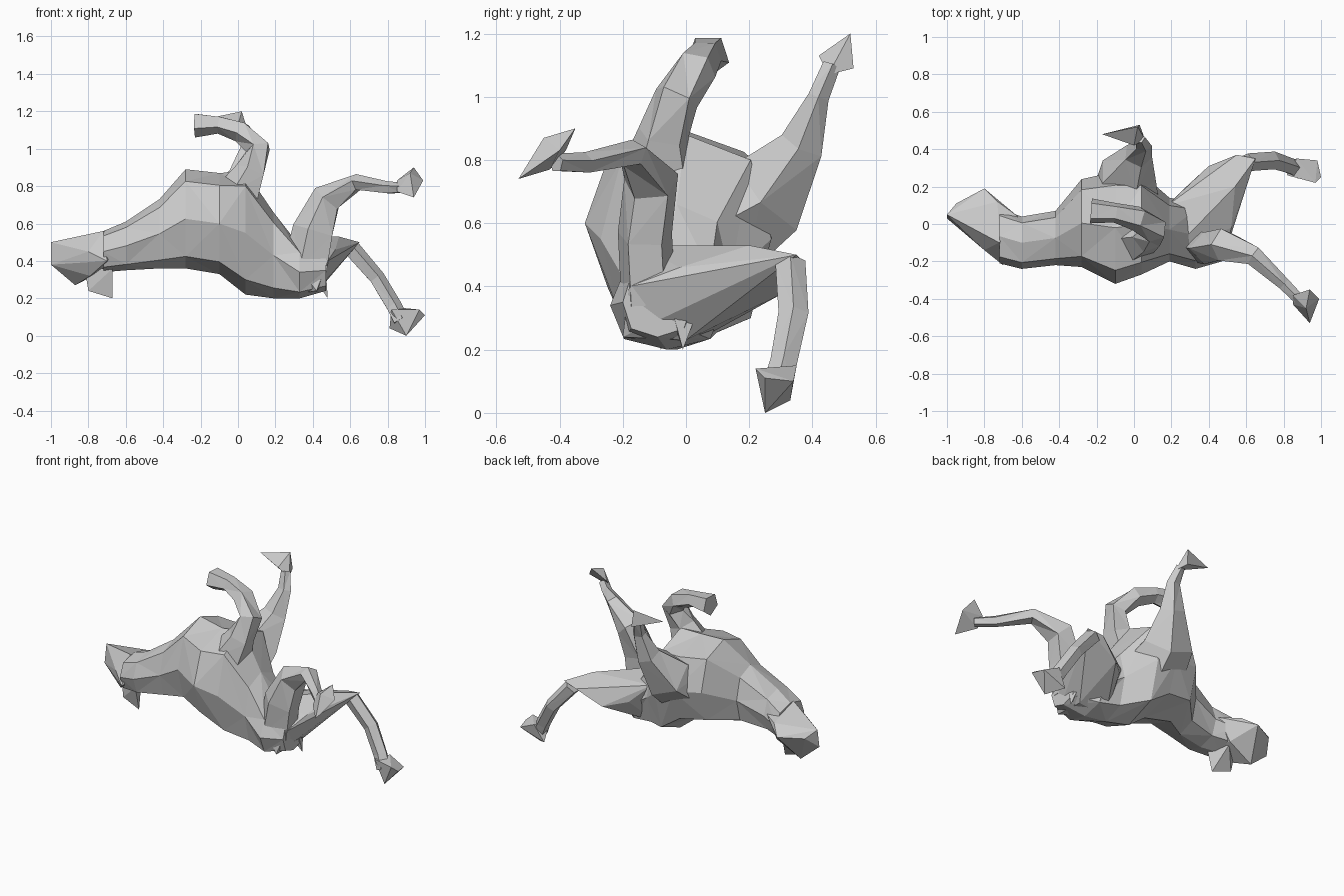
import bpy, bmesh
from math import sin, cos, tau, copysign
from mathutils import Vector

if "Cube" in bpy.data.objects:
    bpy.data.objects.remove(bpy.data.objects["Cube"])


def finish(name, bm):
    bmesh.ops.recalc_face_normals(bm, faces=bm.faces[:])
    mesh = bpy.data.meshes.new(name)
    bm.to_mesh(mesh)
    bm.free()
    bpy.context.collection.objects.link(bpy.data.objects.new(name, mesh))


def skin(name, rings):
    """Faceted skin over a list of equally sized point rings, ends capped."""
    bm = bmesh.new()
    rows = [[bm.verts.new(p) for p in ring] for ring in rings]
    n = len(rows[0])
    for k, (a, b) in enumerate(zip(rows, rows[1:])):
        for i in range(n):
            j = (i + 1) % n
            q = (a[i], a[j], b[j], b[i])
            # alternate diagonals give the irregular facets
            if (i + k) % 2:
                q = q[1:] + q[:1]
            bm.faces.new((q[0], q[1], q[2]))
            bm.faces.new((q[0], q[2], q[3]))
    bm.faces.new(rows[0])
    bm.faces.new(rows[-1])
    finish(name, bm)


def limb(name, path, ref, n=5):
    """Tapered limb; each path entry is a centre and two radii."""
    rings = []
    for k, (c, ra, rb) in enumerate(path):
        c = Vector(c)
        t = Vector(path[min(k + 1, len(path) - 1)][0]) - Vector(path[max(k - 1, 0)][0])
        u = t.cross(Vector(ref)).normalized()
        v = u.cross(t).normalized()
        rings.append([c + u * ra * cos(tau * i / n) + v * rb * sin(tau * i / n)
                      for i in range(n)])
    skin(name, rings)


def hull(name, pts):
    bm = bmesh.new()
    verts = [bm.verts.new(p) for p in pts]
    bmesh.ops.convex_hull(bm, input=verts)
    loose = [v for v in bm.verts if not v.link_faces]
    bmesh.ops.delete(bm, geom=loose, context='VERTS')
    finish(name, bm)


def full(c):
    """Push an octagon's corners out a little for a fuller section."""
    return copysign(abs(c) ** .8, c)


# Torso and neck: x, y low, y high, z low, z high
torso = [(-.72, -.21, .08, .34, .56), (-.6, -.24, .04, .35, .61),
         (-.42, -.22, .07, .36, .73), (-.28, -.23, .24, .36, .89),
         (-.1, -.32, .28, .33, .87), (.04, -.27, .27, .22, .88),
         (.19, -.2, .14, .2, .66), (.33, -.24, .12, .2, .48),
         (.47, -.2, .02, .24, .46)]
skin("torso", [[(x, (a + b) / 2 + (b - a) / 2 * full(cos(tau * i / 8)),
                 (c + d) / 2 + (d - c) / 2 * full(sin(tau * i / 8)))
                for i in range(8)] for x, a, b, c, d in torso])

# Head and jaw
hull("head", [(-1, .05, .5), (-1, .03, .38), (-.95, .11, .45), (-.8, .19, .45),
              (-.73, .12, .5), (-.87, .04, .27), (-.8, -.14, .45),
              (-.79, -.1, .32), (-.72, -.1, .56), (-.7, .05, .36),
              (-.7, -.22, .4), (-.62, .04, .5)])
hull("jaw", [(-.8, -.06, .24), (-.67, -.08, .2), (-.67, -.12, .36),
             (-.82, -.05, .36), (-.72, .02, .36)])

# Near front leg, bent over the back
limb("near_front_leg", [((.0, -.08, .74), .13, .14), ((.07, -.07, .88), .085, .085),
                        ((.11, -.03, 1.0), .07, .075), ((.02, .03, 1.09), .06, .07),
                        ((-.1, .06, 1.13), .05, .055), ((-.23, .07, 1.13), .07, .07)],
     (0, 1, 0))

# Far front leg with broad shoulder
limb("far_front_leg", [((-.06, .1, .6), .2, .2), ((-.04, .26, .69), .16, .15),
                       ((.02, .37, .85), .08, .075), ((.05, .42, 1.0), .045, .035),
                       ((.03, .46, 1.1), .03, .03)], (0, -1, 1))
hull("far_front_hoof", [(.02, .52, 1.2), (-.17, .48, 1.16), (0, .42, 1.13),
                        (.03, .53, 1.09), (.06, .45, 1.07)])

# Near hind leg, kicking out
limb("near_hind_leg", [((.37, -.12, .36), .13, .09), ((.41, -.13, .56), .12, .09),
                       ((.48, -.11, .73), .09, .09), ((.64, -.17, .82), .045, .055),
                       ((.8, -.32, .79), .035, .035), ((.89, -.41, .79), .03, .03)],
     (0, 1, 0))
hull("near_hind_hoof", [(.94, -.53, .74), (.99, -.4, .83), (.94, -.35, .9),
                        (.85, -.38, .83), (.85, -.43, .77), (.92, -.45, .87)])

# Far hind leg with wedge-shaped thigh
hull("far_thigh", [(.18, .1, .5), (.2, -.15, .53), (.52, -.02, .46), (.65, .35, .5),
                   (.4, .31, .38), (.28, .2, .4), (.22, 0, .21), (.42, 0, .23),
                   (.54, .2, .53), (.55, .37, .48), (.42, -.2, .24), (.48, -.18, .4)])
limb("far_shin", [((.6, .33, .47), .05, .05), ((.74, .34, .31), .045, .05),
                  ((.83, .31, .16), .045, .045), ((.87, .29, .08), .045, .05)],
     (0, 1, 0))
hull("far_hind_hoof", [(.81, .33, .04), (.9, .25, 0), (1, .25, .11), (.97, .22, .14),
                       (.87, .35, .15), (.98, .34, .1), (.82, .26, .14)])

# Tail
hull("tail", [(.38, -.06, .35), (.47, -.05, .35), (.45, .04, .33), (.48, -.01, .2)])
